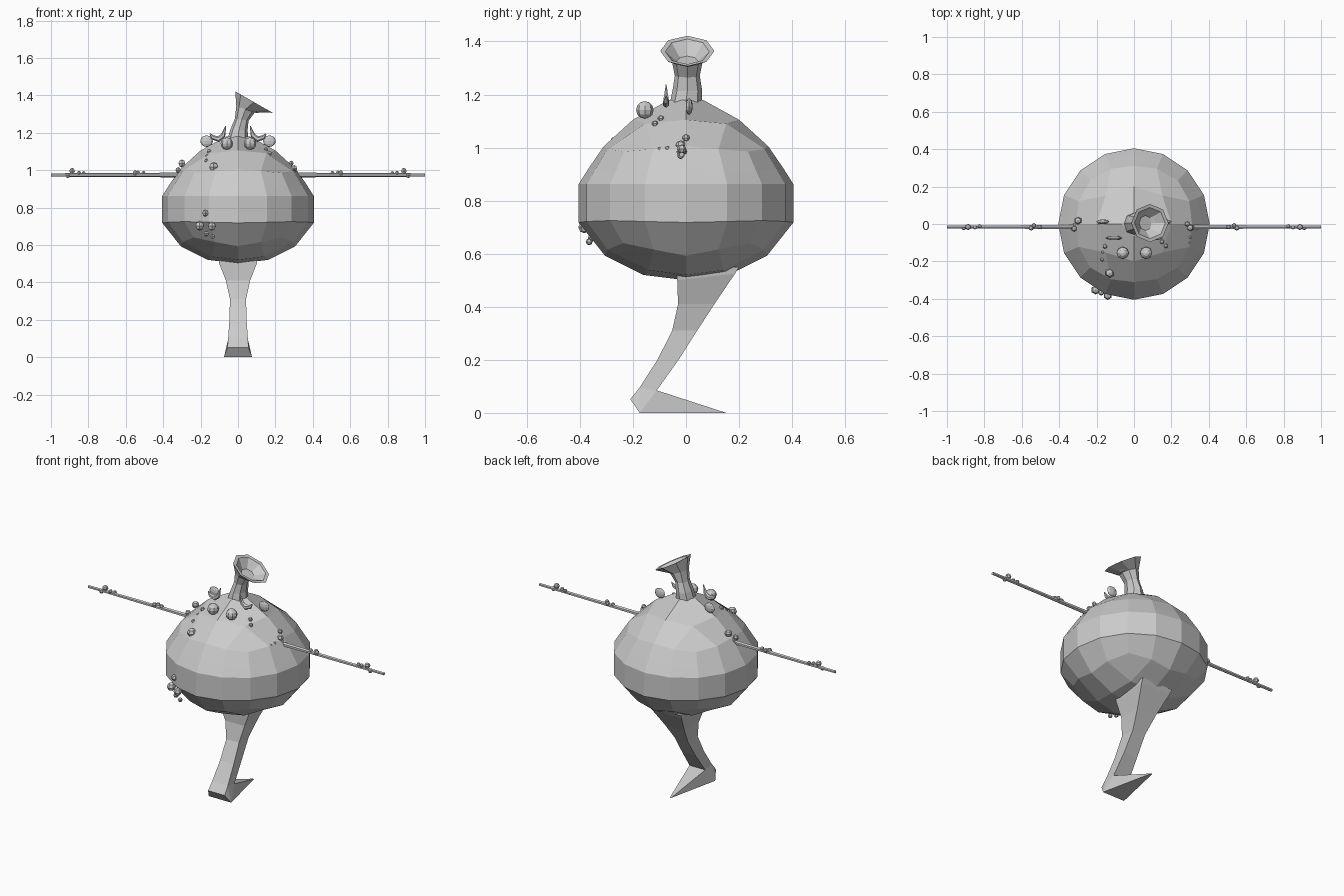
import bpy, bmesh, math
from mathutils import Vector, Matrix

if "Cube" in bpy.data.objects:
    bpy.data.objects.remove(bpy.data.objects["Cube"])

grey = bpy.data.materials.new("warm_grey")
grey.diffuse_color = (0.6, 0.6, 0.6, 1)
grey.use_nodes = True
grey.node_tree.nodes["Principled BSDF"].inputs["Base Color"].default_value = grey.diffuse_color


def finish(bm, name):
    bmesh.ops.recalc_face_normals(bm, faces=bm.faces)
    me = bpy.data.meshes.new(name)
    bm.to_mesh(me)
    bm.free()
    me.materials.append(grey)
    ob = bpy.data.objects.new(name, me)
    bpy.context.collection.objects.link(ob)
    return ob


def loft(bm, rings):
    """Skin a list of closed rings, capping both ends."""
    vs = [[bm.verts.new(p) for p in r] for r in rings]
    n = len(vs[0])
    for a, b in zip(vs, vs[1:]):
        for i in range(n):
            j = (i + 1) % n
            bm.faces.new((a[i], a[j], b[j], b[i]))
    bm.faces.new(vs[0])
    bm.faces.new(vs[-1])


def ring(center, normal, rx, ry, n):
    """Ring facing the normal in the xz plane; ry is its radius along y."""
    nrm = Vector(normal).normalized()
    side = Vector((nrm.z, 0, -nrm.x))
    c = Vector(center)
    return [c + side * rx * math.cos(math.tau * i / n)
            + Vector((0, 1, 0)) * ry * math.sin(math.tau * i / n) for i in range(n)]


# Body: gridded cube reshaped into a pear
def square_angle(i, j):
    m = max(abs(i), abs(j))
    if m == 0:
        return 0
    u, v = i / m, j / m
    if abs(u) >= abs(v):
        a = v / u * math.pi / 4
        return a if u > 0 else a + math.pi
    a = math.pi / 2 - u / v * math.pi / 4
    return a if v > 0 else a + math.pi


bm = bmesh.new()
bmesh.ops.create_cube(bm, size=4)
bmesh.ops.subdivide_edges(bm, edges=bm.edges[:], cuts=3, use_grid_fill=True)
# (side radius, side z, corner radius, corner z)
side = {-2: (.305, .592, .335, .64), -1: (.405, .718, .405, .725),
        0: (.405, .862, .405, .862), 1: (.365, .925, .375, .91), 2: (.31, 1.005, .33, .985)}
bottom = {0: (0, .5, 0, .5), 1: (.16, .52, .20, .538)}
top = {0: (0, 1.215, 0, 1.215), 1: (.2, 1.105, .215, 1.09)}
for v in bm.verts:
    i, j, k = (round(c) for c in v.co)
    m = max(abs(i), abs(j))
    r0, z0, r1, z1 = side[k] if m == 2 else (top if k > 0 else bottom)[m]
    a = square_angle(i, j)
    t = (1 - math.cos(4 * a)) / 2
    r = r0 + (r1 - r0) * t
    v.co = (r * math.cos(a), r * math.sin(a), z0 + (z1 - z0) * t)
# Flat shoulder where the neck sits
tip = max(bm.verts, key=lambda v: v.co.z)
bmesh.ops.bevel(bm, geom=[tip], offset=.075, affect='VERTICES', segments=1)
finish(bm, "body")

# Neck: bent tube flaring into a hollow mouth
bm = bmesh.new()
axis = Vector((.5, 0, .87))
loft(bm, [ring((0, 0, 1.17), (0, 0, 1), .055, .06, 8),
          ring((.005, .005, 1.215), (.05, 0, 1), .046, .056, 8),
          ring((.02, .005, 1.27), (.15, 0, 1), .037, .047, 8),
          ring((.04, .005, 1.325), (.35, 0, 1), .052, .058, 8),
          ring((.085, .005, 1.364), axis, .115, .102, 8),
          ring((.085, .005, 1.362), axis, .095, .083, 8),
          ring((.062, .005, 1.325), axis, .04, .04, 8)])
finish(bm, "neck_and_mouth")

# Leg: rectangular sections (half width, front y, front z, back y, back z)
bm = bmesh.new()
sections = [(.105, -.035, .54, .2, .55), (.1, -.033, .5, .185, .525), (.065, -.03, .41, .107, .41),
            (.043, -.052, .31, .042, .31), (.046, -.108, .2, -.028, .2),
            (.053, -.175, .095, -.11, .085)]
loft(bm, [[(-w, fy, fz), (w, fy, fz), (w, by, bz), (-w, by, bz)]
          for w, fy, fz, by, bz in sections])
finish(bm, "leg")

# Foot: wedge narrowing to a pointed rear tip
bm = bmesh.new()
pts = []
for s in (-1, 1):
    pts += [(s * .053, -.175, .095), (s * .056, -.21, .052), (s * .075, -.175, 0),
            (s * .053, -.11, .085), (s * .004, .152, 0)]
for p in pts:
    bm.verts.new(p)
bmesh.ops.convex_hull(bm, input=bm.verts[:])
bmesh.ops.dissolve_limit(bm, angle_limit=.02, verts=bm.verts[:], edges=bm.edges[:])
finish(bm, "foot")

# Arms, horns and ears in mirrored pairs
for s, label in ((-1, "left"), (1, "right")):
    bm = bmesh.new()
    loft(bm, [ring((s * x, -.016, .974), (s, 0, 0), r, r, 6)
              for x, r in ((.29, .013), (.55, .011), (1.0, .009))])
    finish(bm, label + "_arm")

    bm = bmesh.new()
    path = [(.15, 1.195, .003), (.135, 1.175, .012), (.105, 1.166, .016),
            (.08, 1.185, .013), (.065, 1.237, .002)]
    rings = []
    for n, (x, z, r) in enumerate(path):
        a, b = path[max(n - 1, 0)], path[min(n + 1, 4)]
        rings.append(ring((s * x, -.075, z), (s * (b[0] - a[0]), 0, b[1] - a[1]), r, r * .8, 6))
    loft(bm, rings)
    finish(bm, label + "_horn")

    bm = bmesh.new()
    bmesh.ops.create_uvsphere(bm, u_segments=8, v_segments=6, radius=1,
                              matrix=Matrix.Translation((s * .168, .012, 1.155))
                              @ Matrix.Diagonal((.034, .013, .031, 1)))
    finish(bm, label + "_ear")


def bumps(name, spots, segs=6):
    bm = bmesh.new()
    for x, y, z, r in spots:
        bmesh.ops.create_uvsphere(bm, u_segments=segs, v_segments=max(4, segs - 2), radius=r,
                                  matrix=Matrix.Translation((x, y, z)))
    finish(bm, name)


# Eyes and warts
bumps("eyes", [(-.06, -.155, 1.142, .033), (.065, -.155, 1.142, .033)], 8)
bumps("upper_warts", [(-.13, -.262, 1.018, .026), (-.3, .018, 1.036, .021),
                      (-.155, -.12, 1.1, .013), (-.165, -.15, 1.075, .01),
                      (-.17, -.19, 1.05, .011), (.15, -.095, 1.11, .012),
                      (.17, -.117, 1.09, .012)])
bumps("lower_warts", [(-.175, -.365, .77, .018), (-.205, -.352, .702, .025),
                      (-.14, -.383, .7, .023), (-.17, -.355, .66, .015),
                      (-.135, -.365, .645, .013)])
bumps("shoulder_warts", [(-.32, -.025, 1.0, .016), (-.315, -.005, .985, .013),
                         (.285, 0, 1.037, .014), (.3, -.02, 1.008, .019),
                         (.31, -.018, .985, .014), (.297, -.07, .995, .011),
                         (.295, -.1, .995, .007)])
for s, label in ((-1, "left"), (1, "right")):
    bumps(label + "_arm_warts", [(s * x, y, z, r) for x, y, z, r in (
        (.887, -.016, .995, .017), (.85, -.018, .985, .012), (.825, -.012, .984, .011),
        (.91, -.02, .97, .013), (.55, -.022, .985, .014), (.535, -.008, .985, .013),
        (.505, -.016, .984, .012))])
